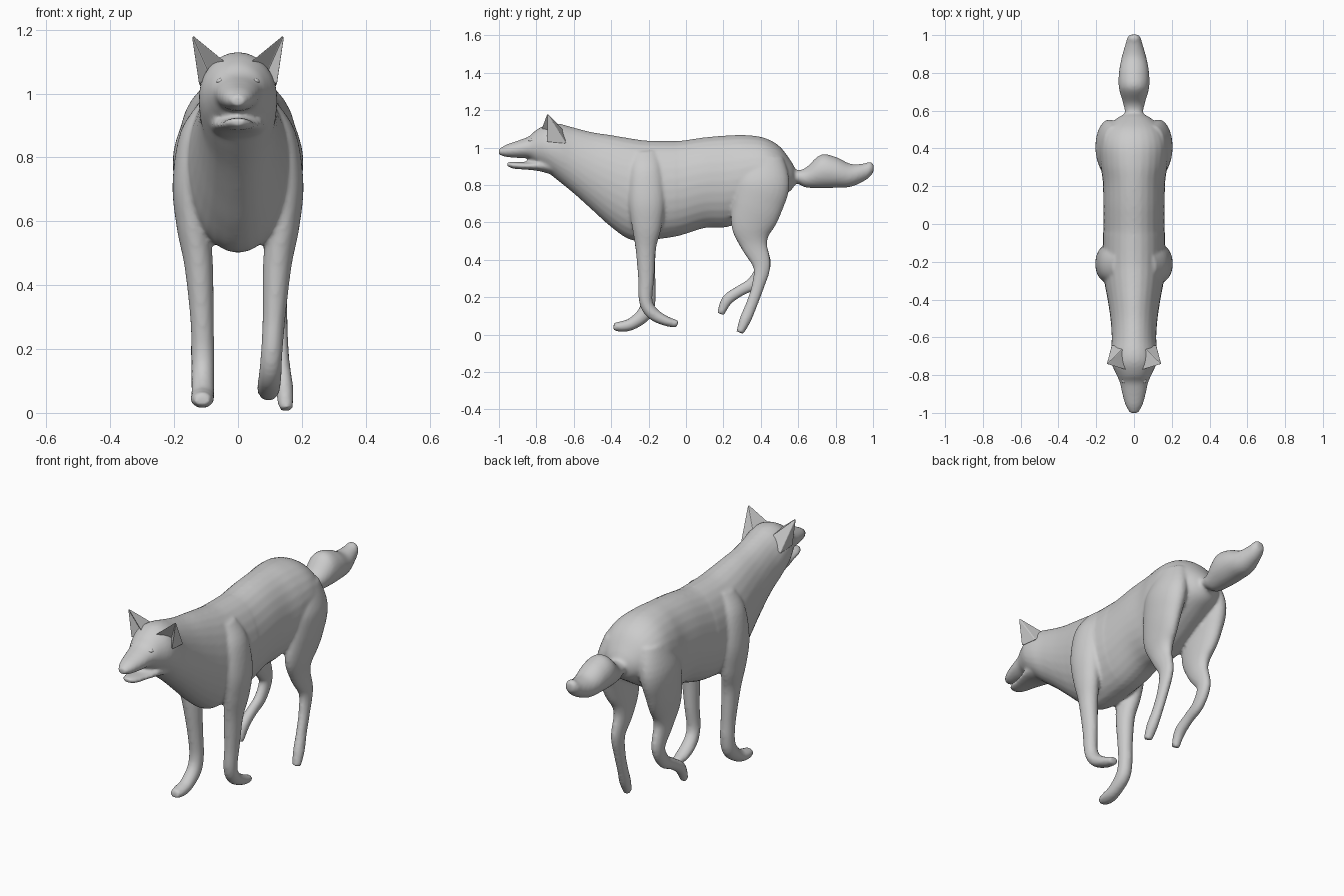
import bpy, bmesh, math
from mathutils import Vector


def smooth_path(pts, n=5):
    """Catmull-Rom interpolation of stations (any number of channels)."""
    out = []
    for i in range(len(pts) - 1):
        p0, p1 = pts[max(i - 1, 0)], pts[i]
        p2, p3 = pts[i + 1], pts[min(i + 2, len(pts) - 1)]
        for k in range(n):
            t = k / n
            out.append([0.5 * (2 * b + (c - a) * t + (2 * a - 5 * b + 4 * c - d) * t * t
                               + (3 * b - a - 3 * c + d) * t ** 3)
                        for a, b, c, d in zip(p0, p1, p2, p3)])
    out.append(list(pts[-1]))
    return out


def tube(bm, stations, upright=False, sides=28):
    """Loft elliptical rings through stations (x, y, z, half width, half depth)."""
    st = smooth_path(stations)
    rings = []
    for i, (x, y, z, rx, rd) in enumerate(st):
        a, b = st[max(i - 1, 0)], st[min(i + 1, len(st) - 1)]
        tan = Vector((0, b[1] - a[1], b[2] - a[2])).normalized()
        side = Vector((1, 0, 0))
        dep = Vector((0, 0, 1)) if upright else tan.cross(side)
        rings.append([bm.verts.new(Vector((x, y, z)) + side * rx * math.cos(t) + dep * rd * math.sin(t))
                      for t in (2 * math.pi * k / sides for k in range(sides))])
    for r, s in zip(rings, rings[1:]):
        for k in range(sides):
            j = (k + 1) % sides
            bm.faces.new((r[k], r[j], s[j], s[k]))
    bm.faces.new(rings[0][::-1])
    bm.faces.new(rings[-1])


def profile(bm, rows):
    """Loft along y from rows (y, top z, bottom z, half width)."""
    tube(bm, [(0, y, (t + b) / 2, w, (t - b) / 2) for y, t, b, w in rows], upright=True)


def finish(name, bm):
    bmesh.ops.recalc_face_normals(bm, faces=bm.faces)
    me = bpy.data.meshes.new(name)
    bm.to_mesh(me)
    bm.free()
    ob = bpy.data.objects.new(name, me)
    bpy.context.collection.objects.link(ob)
    return ob


bm = bmesh.new()
# Head, neck and torso
profile(bm, [(-1.0, .993, .962, .022), (-.96, 1.016, .95, .045), (-.9, 1.037, .945, .062),
             (-.84, 1.06, .94, .075), (-.80, 1.095, .91, .092), (-.74, 1.125, .868, .118),
             (-.68, 1.128, .82, .123), (-.60, 1.107, .755, .118), (-.50, 1.082, .665, .125),
             (-.40, 1.067, .575, .14), (-.30, 1.05, .508, .158), (-.2, 1.037, .505, .165),
             (-.05, 1.035, .525, .165)])
profile(bm, [(-.2, 1.037, .505, .165), (-.05, 1.035, .525, .163), (.1, 1.055, .57, .163),
             (.22, 1.065, .575, .165), (.32, 1.067, .62, .178), (.42, 1.052, .68, .18),
             (.5, 1.007, .73, .15), (.56, .93, .77, .09), (.588, .88, .81, .035)])
# Lower jaw
profile(bm, [(-.70, .95, .85, .09), (-.78, .935, .873, .08), (-.85, .922, .882, .06),
             (-.92, .924, .887, .044), (-.955, .922, .9, .025)])
# Tail
profile(bm, [(.54, .89, .8, .05), (.59, .88, .81, .048), (.64, .892, .787, .058),
             (.72, .962, .783, .08), (.8, .95, .785, .08), (.88, .913, .79, .066),
             (.95, .915, .82, .046), (.985, .925, .845, .036), (1.003, .91, .87, .022)])

# Front legs: shared upper part, different lower part per side
front_upper = [(.085, -.22, .98, .03, .06), (.13, -.215, .88, .05, .085), (.15, -.21, .72, .055, .095),
               (.14, -.21, .58, .052, .08), (.123, -.215, .46, .045, .055)]
front_right = [(.113, -.213, .3, .036, .043), (.105, -.215, .18, .034, .036), (.1, -.18, .115, .036, .034),
               (.096, -.11, .074, .036, .027), (.095, -.045, .056, .026, .02)]
front_left = [(.113, -.205, .3, .037, .042), (.11, -.2, .19, .036, .038), (.11, -.22, .115, .036, .04),
              (.11, -.285, .06, .036, .033), (.112, -.34, .044, .037, .029), (.112, -.387, .043, .027, .021)]
# Hind legs
hind_upper = [(.1, .42, .95, .06, .1), (.13, .415, .82, .072, .14), (.135, .385, .7, .062, .135),
              (.127, .355, .58, .05, .115), (.12, .365, .48, .037, .072)]
hind_right = [(.125, .405, .37, .029, .048), (.13, .385, .26, .026, .034), (.137, .35, .16, .025, .031),
              (.145, .317, .08, .028, .031), (.15, .288, .01, .022, .02)]
hind_left = [(.12, .41, .37, .029, .044), (.12, .365, .28, .027, .036), (.12, .29, .235, .026, .03),
             (.12, .22, .185, .028, .03), (.12, .185, .11, .02, .02)]
for upper, right, left in ((front_upper, front_right, front_left), (hind_upper, hind_right, hind_left)):
    tube(bm, upper + right)
    tube(bm, [(-s[0],) + s[1:] for s in upper + left])

# Fuse everything into one smooth skin
body = finish("body", bm)
mod = body.modifiers.new("fuse", 'REMESH')
mod.mode = 'VOXEL'
mod.voxel_size = 0.009
mod.use_smooth_shade = True
mod = body.modifiers.new("soften", 'SMOOTH')
mod.factor = 0.5
mod.iterations = 5

# Ears: hollow pointed shells, mirrored
bm = bmesh.new()
tip = bm.verts.new((.145, -.742, 1.185))
base = [bm.verts.new(c) for c in ((.122, -.745, 1.03), (.118, -.64, 1.02), (.05, -.65, 1.09),
                                  (.035, -.775, 1.095), (.085, -.70, 1.05))]
for a, b in zip(base, base[1:] + base[:1]):
    bm.faces.new((a, b, tip))
bm.faces.new(base[::-1])
ears = finish("ears", bm)
ears.modifiers.new("mirror", 'MIRROR')
mod = ears.modifiers.new("round", 'BEVEL')
mod.width = 0.004
mod.segments = 2


def ball(name, loc, scale, mirror=False):
    bm = bmesh.new()
    bmesh.ops.create_uvsphere(bm, u_segments=20, v_segments=12, radius=1)
    for v in bm.verts:
        v.co = Vector(loc) + Vector([c * s for c, s in zip(v.co, scale)])
    for f in bm.faces:
        f.smooth = True
    ob = finish(name, bm)
    if mirror:
        ob.modifiers.new("mirror", 'MIRROR')


# Eyes and nose
ball("eyes", (.052, -.825, 1.038), (.016, .018, .011), True)
ball("nose", (0, -.982, .982), (.022, .018, .017))
